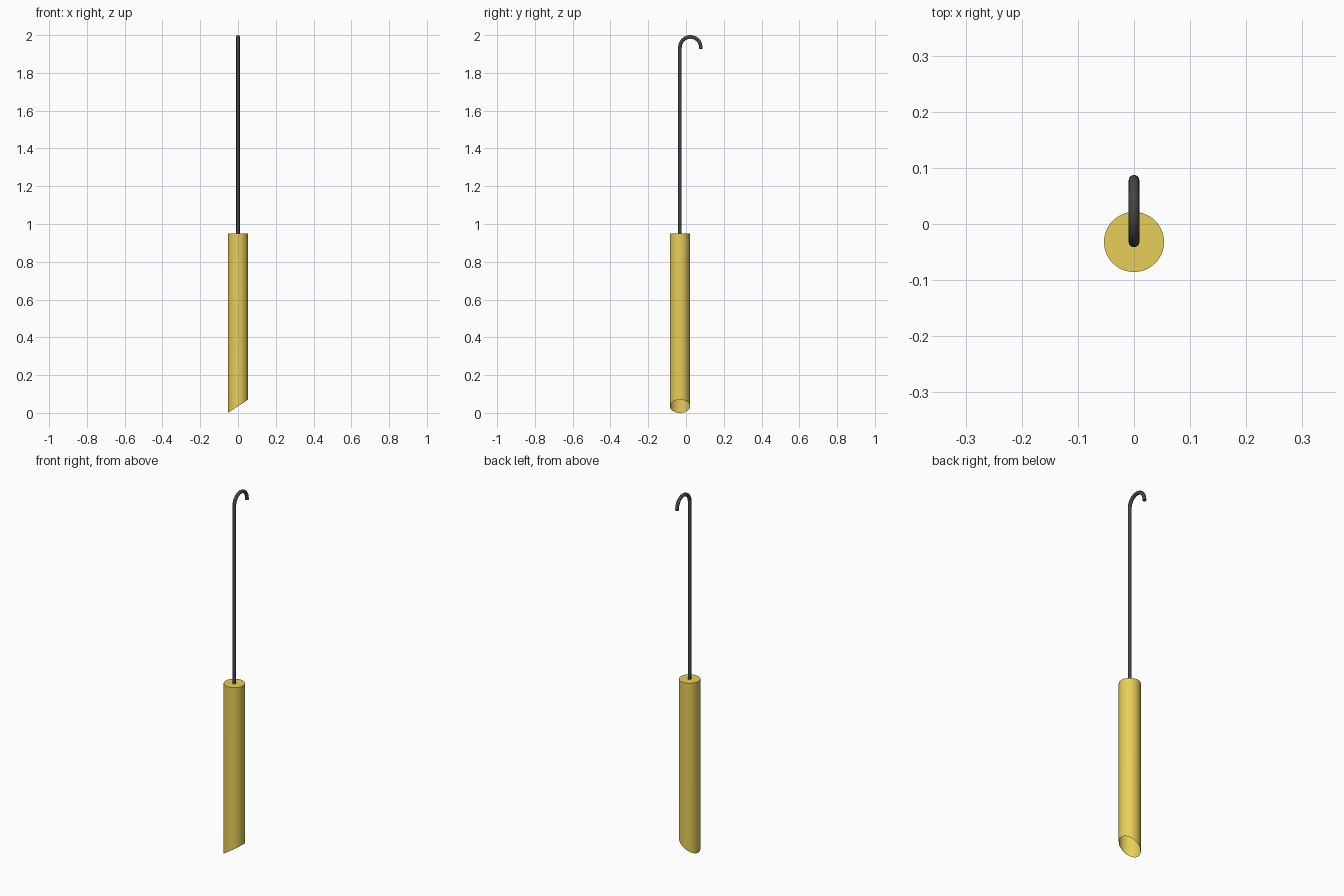
import bpy, bmesh, math

if "Cube" in bpy.data.objects:
    bpy.data.objects.remove(bpy.data.objects["Cube"])

AXIS_Y = -0.032      # shared axis of tube and rod
TUBE_R, TUBE_TOP, CUT_HEIGHT = 0.0535, 0.95, 0.07
WIRE_R, HOOK_R = 0.0095, 0.055


def material(name, color):
    mat = bpy.data.materials.new(name)
    mat.diffuse_color = color
    mat.use_nodes = True
    mat.node_tree.nodes["Principled BSDF"].inputs["Base Color"].default_value = mat.diffuse_color
    return mat


def smooth(obj):
    bpy.ops.object.select_all(action='DESELECT')
    obj.select_set(True)
    bpy.context.view_layer.objects.active = obj
    bpy.ops.object.shade_smooth_by_angle(angle=math.radians(40))


# Hollow tube: closed top, open slanted bottom
bm = bmesh.new()
bmesh.ops.create_cone(bm, cap_ends=True, segments=64,
                      radius1=TUBE_R, radius2=TUBE_R, depth=2)
bottom = [f for f in bm.faces if f.normal.z < -0.9]
bmesh.ops.delete(bm, geom=bottom, context='FACES_ONLY')
for v in bm.verts:
    slant = CUT_HEIGHT * (v.co.x + TUBE_R) / (2 * TUBE_R)
    v.co.z = TUBE_TOP if v.co.z > 0 else slant
    v.co.y += AXIS_Y
mesh = bpy.data.meshes.new("tube")
bm.to_mesh(mesh)
bm.free()
tube = bpy.data.objects.new("tube", mesh)
bpy.context.collection.objects.link(tube)
mesh.materials.append(material("yellow", (0.8, 0.62, 0.1, 1)))
smooth(tube)

# Hanging rod with a half-circle hook at the top
centre_z = 2 - WIRE_R - HOOK_R
path = [(0, AXIS_Y, TUBE_TOP - 0.01)]
for i in range(25):
    a = math.pi * (1 - i / 24)
    path.append((0, AXIS_Y + HOOK_R + HOOK_R * math.cos(a),
                 centre_z + HOOK_R * math.sin(a)))
path.append((0, AXIS_Y + 2 * HOOK_R, centre_z - 0.008))
curve = bpy.data.curves.new("hook_rod", 'CURVE')
curve.dimensions = '3D'
curve.bevel_depth = WIRE_R
curve.bevel_resolution = 6
curve.use_fill_caps = True
spline = curve.splines.new('POLY')
spline.points.add(len(path) - 1)
for point, co in zip(spline.points, path):
    point.co = (*co, 1)
rod = bpy.data.objects.new("hook_rod", curve)
bpy.context.collection.objects.link(rod)
curve.materials.append(material("black", (0.06, 0.06, 0.06, 1)))
bpy.ops.object.select_all(action='DESELECT')
rod.select_set(True)
bpy.context.view_layer.objects.active = rod
bpy.ops.object.convert(target='MESH')
smooth(bpy.context.view_layer.objects.active)
